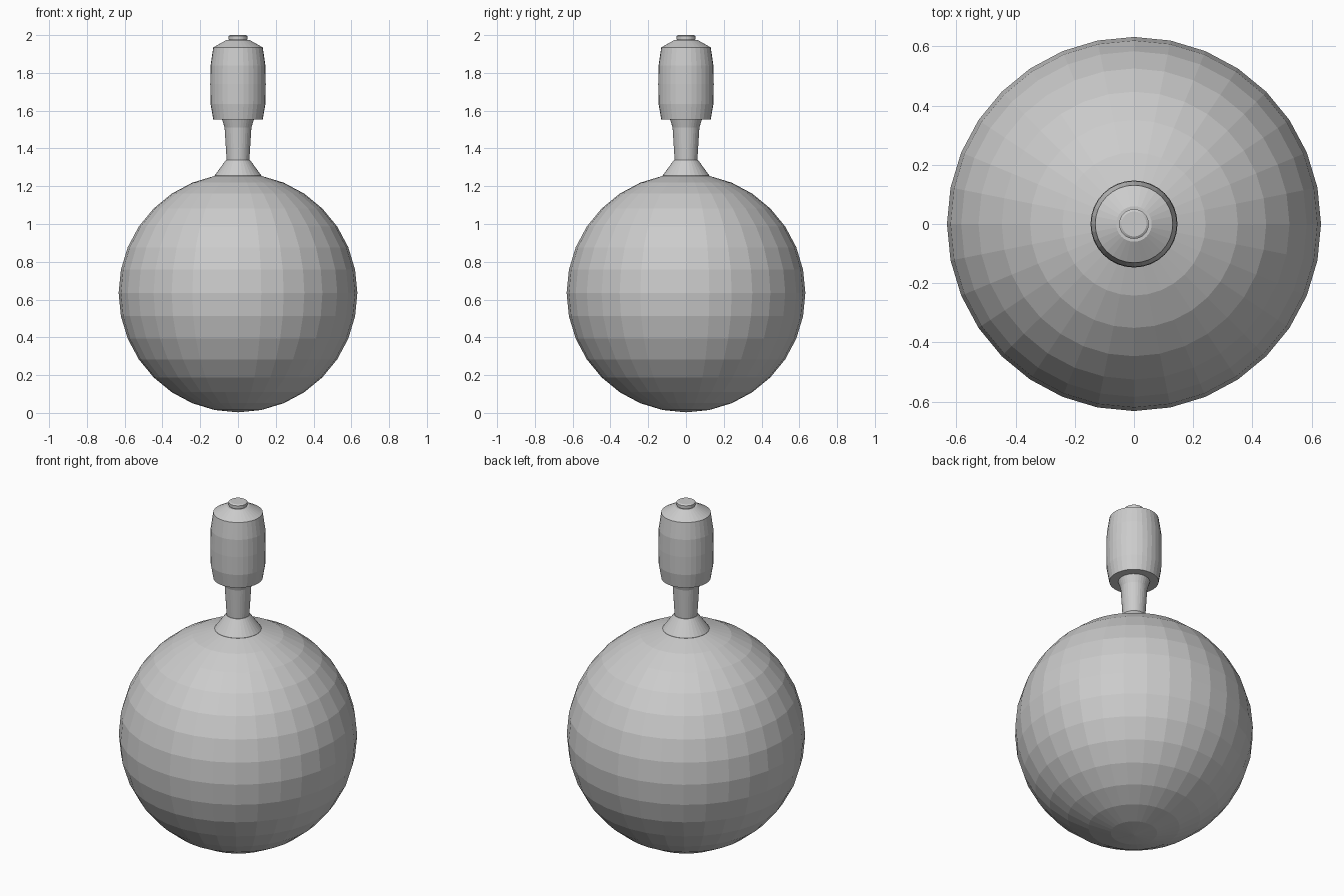
import bpy, bmesh
from math import cos, sin, tau

if "Cube" in bpy.data.objects:
    bpy.data.objects.remove(bpy.data.objects["Cube"])

SIDES = 32


def lathe(name, profile):
    """Spin a (radius, z) profile around z, with flat facets and capped ends."""
    bm = bmesh.new()
    rings = [[bm.verts.new((r * cos(tau * i / SIDES), r * sin(tau * i / SIDES), z))
              for i in range(SIDES)] for r, z in profile]
    for low, high in zip(rings, rings[1:]):
        for i in range(SIDES):
            j = (i + 1) % SIDES
            bm.faces.new((low[i], low[j], high[j], high[i]))
    bm.faces.new(rings[0][::-1])
    bm.faces.new(rings[-1])
    mesh = bpy.data.meshes.new(name)
    bm.to_mesh(mesh)
    bm.free()
    obj = bpy.data.objects.new(name, mesh)
    bpy.context.collection.objects.link(obj)
    return obj


# Round body
bpy.ops.mesh.primitive_uv_sphere_add(segments=SIDES, ring_count=16, radius=0.632,
                                     location=(0, 0, 0.635))
bpy.context.object.name = "round_body"

# Flared collar and neck
lathe("collar", [(0.124, 1.25), (0.124, 1.256), (0.063, 1.34)])
lathe("neck", [(0.06, 1.335), (0.071, 1.51), (0.086, 1.56)])

# Barrel-shaped stopper
lathe("stopper", [(0.131, 1.553), (0.145, 1.635), (0.147, 1.74), (0.145, 1.84),
                  (0.131, 1.935), (0.06, 1.975)])

# Small button on top
lathe("top_button", [(0.044, 1.965), (0.05, 1.98), (0.05, 1.995), (0.042, 2.0)])
